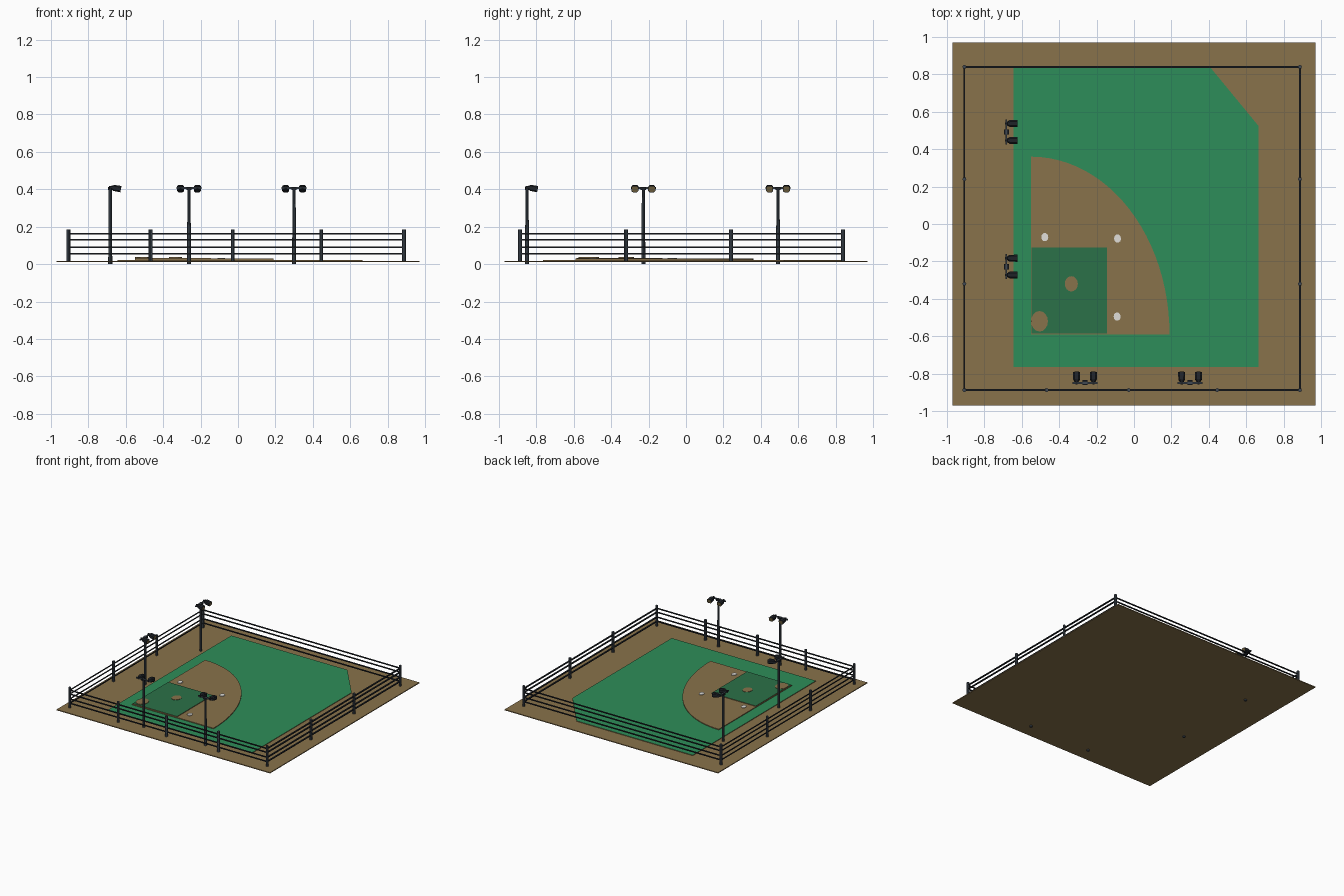
import bpy, bmesh, math
from mathutils import Matrix, Vector

if "Cube" in bpy.data.objects:
    bpy.data.objects.remove(bpy.data.objects["Cube"])


def material(name, rgb):
    m = bpy.data.materials.new(name)
    m.use_nodes = True
    m.diffuse_color = (*rgb, 1)
    m.node_tree.nodes["Principled BSDF"].inputs["Base Color"].default_value = (*rgb, 1)
    return m


DIRT = material("dirt", (0.25, 0.168, 0.07))
GRASS = material("grass", (0.027, 0.27, 0.1))
DARK_GRASS = material("dark grass", (0.024, 0.165, 0.065))
CONCRETE = material("concrete", (0.58, 0.565, 0.53))
WHITE = material("white", (0.75, 0.74, 0.7))
SLATE = material("slate metal", (0.052, 0.068, 0.087))
BLACK = material("dark metal", (0.014, 0.017, 0.022))
LENS = material("lamp lens", (0.16, 0.12, 0.05))


def finish(name, bm, mats):
    bmesh.ops.recalc_face_normals(bm, faces=bm.faces)
    mesh = bpy.data.meshes.new(name)
    bm.to_mesh(mesh)
    bm.free()
    for m in mats:
        mesh.materials.append(m)
    ob = bpy.data.objects.new(name, mesh)
    bpy.context.collection.objects.link(ob)
    return ob


def slab(name, outline, z0, z1, top, side):
    """Extruded outline, its upper face in one colour and its sides in another."""
    bm = bmesh.new()
    face = bm.faces.new([bm.verts.new((x, y, z0)) for x, y in outline])
    out = bmesh.ops.extrude_face_region(bm, geom=[face])
    moved = [v for v in out["geom"] if isinstance(v, bmesh.types.BMVert)]
    bmesh.ops.translate(bm, verts=moved, vec=(0, 0, z1 - z0))
    for f in bm.faces:
        f.material_index = 0 if all(v.co.z > (z0 + z1) / 2 for v in f.verts) else 1
    return finish(name, bm, [top, side])


def rect(x0, y0, x1, y1):
    return [(x0, y0), (x1, y0), (x1, y1), (x0, y1)]


def oval(cx, cy, rx, ry, n=10):
    angles = [2 * math.pi * i / n for i in range(n)]
    return [(cx + rx * math.cos(a), cy + ry * math.sin(a)) for a in angles]


def add_box(bm, centre, size, mat=0):
    matrix = Matrix.Translation(centre) @ Matrix.Diagonal((*size, 1))
    verts = bmesh.ops.create_cube(bm, size=1, matrix=matrix)["verts"]
    for f in {f for v in verts for f in v.link_faces}:
        f.material_index = mat


def add_post(bm, x, y, z0, z1, r0, r1, sides=8):
    bmesh.ops.create_cone(bm, cap_ends=True, segments=sides, radius1=r0, radius2=r1,
                          depth=z1 - z0, matrix=Matrix.Translation((x, y, (z0 + z1) / 2)))


# Ground with a flat concrete border
slab("dirt_ground", rect(-0.97, -0.97, 0.97, 0.97), 0.011, 0.018, DIRT, DIRT)
bm = bmesh.new()
plate = bm.faces.new([bm.verts.new((x, y, 0.016)) for x, y in rect(-1, -1, 1, 1)])
bmesh.ops.inset_region(bm, faces=[plate], thickness=0.03)
bmesh.ops.delete(bm, geom=[plate], context="FACES")
finish("concrete_border", bm, [CONCRETE])

# Field layers
slab("outfield_grass", [(-0.645, -0.765), (0.665, -0.765), (0.665, 0.525),
                        (0.41, 0.835), (-0.645, 0.835)], 0.016, 0.023, GRASS, DIRT)
corner = (-0.55, -0.59)
fan = [corner] + [(corner[0] + 0.74 * math.cos(a), corner[1] + 0.95 * math.sin(a))
                  for a in [math.pi / 2 * i / 24 for i in range(25)]]
slab("infield_dirt", fan, 0.02, 0.029, DIRT, DIRT)
slab("infield_grass", rect(-0.547, -0.585, -0.145, -0.125), 0.026, 0.034, DARK_GRASS, DIRT)
slab("pitching_mound", oval(-0.335, -0.32, 0.035, 0.041, 16), 0.03, 0.037, DIRT, DIRT)
slab("home_circle", oval(-0.505, -0.52, 0.045, 0.055, 16), 0.03, 0.037, DIRT, DIRT)
for i, (x, y) in enumerate([(-0.09, -0.495), (-0.088, -0.078), (-0.477, -0.07)]):
    slab(f"base_{i + 1}", oval(x, y, 0.019, 0.023), 0.026, 0.034, WHITE, WHITE)

# Fence posts and rails
LEFT, RIGHT, FRONT, BACK = -0.907, 0.887, -0.888, 0.84
spots = [(x, FRONT) for x in (LEFT, -0.467, -0.028, 0.445, RIGHT)]
spots += [(x, y) for x in (LEFT, RIGHT) for y in (-0.32, 0.24, BACK)]
bm = bmesh.new()
for x, y in spots:
    add_post(bm, x, y, 0.015, 0.186, 0.0105, 0.0105)
finish("fence_posts", bm, [SLATE])

bm = bmesh.new()
mid_x, mid_y = (LEFT + RIGHT) / 2, (FRONT + BACK) / 2
for z in (0.055, 0.09, 0.13, 0.162):
    for y in (FRONT, BACK):
        add_box(bm, (mid_x, y, z), (RIGHT - LEFT, 0.01, 0.007))
    for x, width in ((LEFT, 0.007), (RIGHT, 0.012)):
        add_box(bm, (x, mid_y, z), (width, BACK - FRONT, 0.007))
finish("fence_rails", bm, [BLACK])


def add_lamp(bm, x):
    """Tapered chamfered housing facing +y, tipped down, with an inset lens."""
    place = Matrix.Translation((x, 0, 0.411)) @ Matrix.Rotation(math.radians(-10), 4, "X")
    rings = []
    for y, half in ((0.004, 0.009), (0.02, 0.018), (0.058, 0.019)):
        cut = half * 0.6
        shape = [(half, -cut), (half, cut), (cut, half), (-cut, half),
                 (-half, cut), (-half, -cut), (-cut, -half), (cut, -half)]
        rings.append([bm.verts.new(place @ Vector((a, y, b * 0.9))) for a, b in shape])
    faces = [bm.faces.new(rings[0])]
    for lower, upper in zip(rings, rings[1:]):
        for i in range(8):
            j = (i + 1) % 8
            faces.append(bm.faces.new((lower[i], lower[j], upper[j], upper[i])))
    lens = bm.faces.new(rings[-1])
    for f in faces:
        f.material_index = 1
    lens.material_index = 1
    bm.normal_update()
    bmesh.ops.inset_region(bm, faces=[lens], thickness=0.003)
    lens.material_index = 2


# Floodlights along the front and the right-hand side
lights = [(-0.262, -0.85, 0), (0.3, -0.85, 0),
          (-0.683, -0.228, -math.pi / 2), (-0.683, 0.492, -math.pi / 2)]
for i, (x, y, turn) in enumerate(lights):
    bm = bmesh.new()
    add_post(bm, 0, 0, 0, 0.405, 0.011, 0.008)
    add_box(bm, (0, 0.002, 0.404), (0.028, 0.026, 0.014), 1)
    add_box(bm, (0, 0, 0.407), (0.134, 0.009, 0.01))
    for side in (-1, 1):
        add_box(bm, (side * 0.045, 0, 0.409), (0.012, 0.016, 0.016), 1)
        add_lamp(bm, side * 0.045)
    light = finish(f"floodlight_{i + 1}", bm, [SLATE, BLACK, LENS])
    light.location = (x, y, 0)
    light.rotation_euler.z = turn
